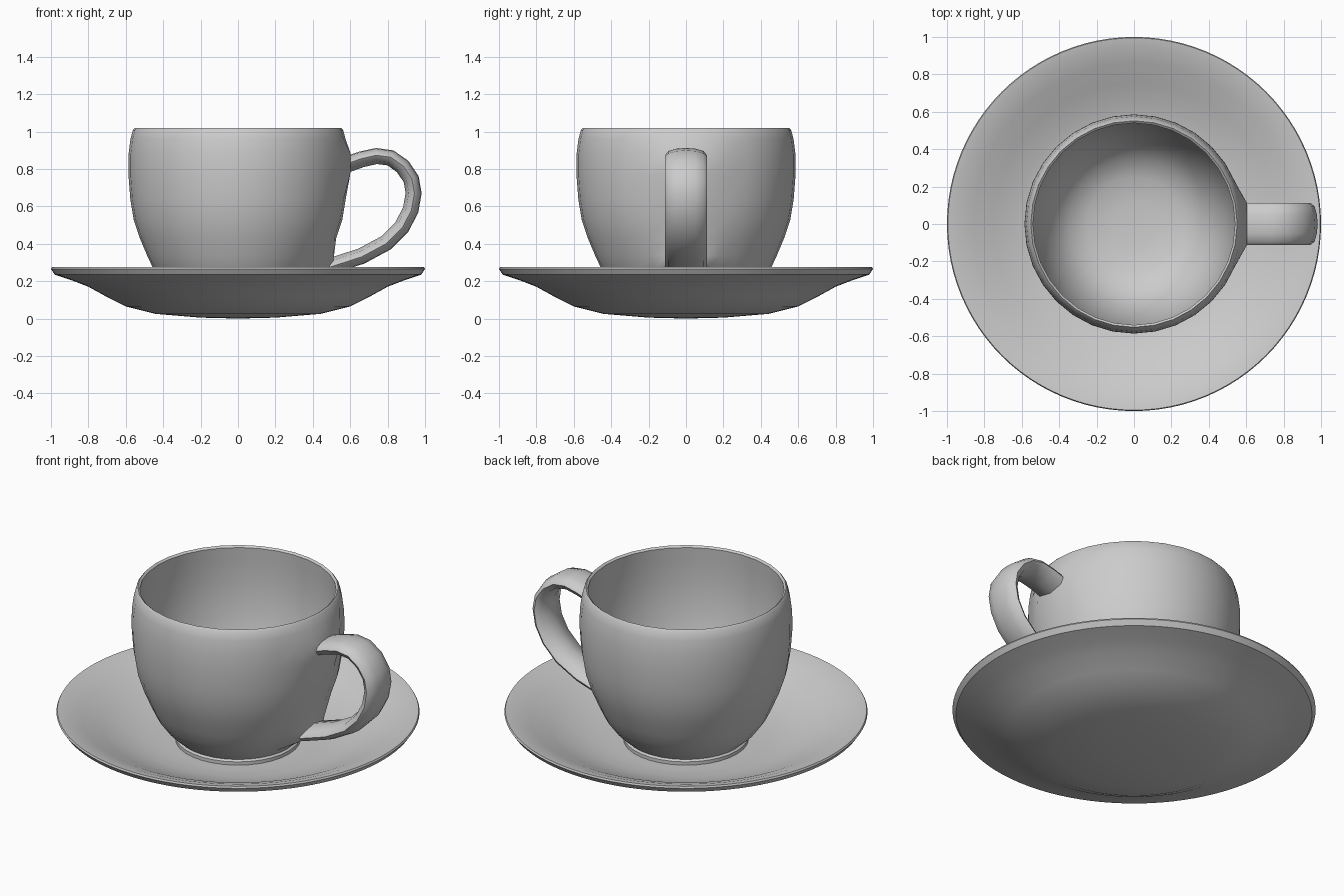
import bpy, bmesh, math
from mathutils import Vector

cube = bpy.data.objects.get("Cube")
if cube:
    bpy.data.objects.remove(cube, do_unlink=True)

GREY = (0.6, 0.6, 0.6, 1)
china = bpy.data.materials.new("grey_china")
china.use_nodes = True
china.diffuse_color = GREY
china.node_tree.nodes["Principled BSDF"].inputs["Base Color"].default_value = GREY


def finish(bm, name, angle):
    """Turn a bmesh into a smooth shaded object."""
    bmesh.ops.recalc_face_normals(bm, faces=bm.faces)
    mesh = bpy.data.meshes.new(name)
    bm.to_mesh(mesh)
    bm.free()
    mesh.materials.append(china)
    obj = bpy.data.objects.new(name, mesh)
    bpy.context.collection.objects.link(obj)
    bpy.ops.object.select_all(action="DESELECT")
    obj.select_set(True)
    bpy.context.view_layer.objects.active = obj
    bpy.ops.object.shade_smooth_by_angle(angle=math.radians(angle))
    return obj


def lathe(profile, steps):
    """Spin an (r, z) profile that starts and ends on the axis."""
    bm = bmesh.new()
    rings = []
    for r, z in profile:
        if r == 0:
            rings.append([bm.verts.new((0, 0, z))] * steps)
        else:
            turns = [2 * math.pi * i / steps for i in range(steps)]
            rings.append([bm.verts.new((r * math.cos(a), r * math.sin(a), z)) for a in turns])
    for low, high in zip(rings, rings[1:]):
        for i in range(steps):
            j = (i + 1) % steps
            corners = dict.fromkeys((low[i], low[j], high[j], high[i]))
            bm.faces.new(list(corners))
    return bm, rings


# Saucer: shallow dished plate with a thin lip
saucer_profile = [
    (0, 0), (0.2, 0.005), (0.44, 0.025), (0.6, 0.065), (0.7, 0.115), (0.8, 0.17),
    (0.89, 0.205), (0.98, 0.235), (1, 0.265), (0.995, 0.275), (0.95, 0.268),
    (0.86, 0.235), (0.75, 0.185), (0.64, 0.14), (0.52, 0.11), (0.4, 0.1), (0, 0.095)]
bm, _ = lathe(saucer_profile, 96)
finish(bm, "saucer", 35)

# Cup: outer wall from the foot to the rim, then the inner bowl
cup_outer = [
    (0, 0.105), (0.3, 0.095), (0.345, 0.1), (0.345, 0.12), (0.335, 0.13), (0.395, 0.185),
    (0.45, 0.26), (0.485, 0.335), (0.525, 0.43), (0.558, 0.53), (0.576, 0.64),
    (0.586, 0.77), (0.585, 0.88), (0.575, 0.96), (0.562, 1.008), (0.552, 1.02)]
cup_inner = [
    (0.54, 1.01), (0.545, 0.93), (0.55, 0.8), (0.535, 0.6), (0.49, 0.43),
    (0.43, 0.3), (0.35, 0.21), (0.25, 0.165), (0.12, 0.15), (0, 0.147)]
STEPS = 32
bm, rings = lathe(cup_outer + cup_inner, STEPS)

# Pull the wall out where the handle joins
for (r, z), ring in zip(cup_outer, rings):
    pull = {0.88: 0.603, 0.77: 0.6, 0.335: 0.513, 0.26: 0.505}.get(z)
    if pull:
        for i in (-1, 0, 1):
            ring[i].co.x = pull
finish(bm, "cup", 40)

# Handle: lens-shaped band swept along a loop
path = [Vector((x, 0, z)) for x, z in [
    (0.575, 0.82), (0.66, 0.85), (0.74, 0.868), (0.815, 0.858), (0.88, 0.812),
    (0.925, 0.745), (0.938, 0.67), (0.922, 0.58), (0.875, 0.49), (0.79, 0.405),
    (0.66, 0.335), (0.49, 0.28)]]
section = [(-0.112, 0.005), (-0.095, 0.027), (-0.05, 0.04), (0, 0.044), (0.05, 0.04),
           (0.095, 0.027), (0.112, 0.005), (0.09, -0.025), (0, -0.042), (-0.09, -0.025)]
bm = bmesh.new()
loops = []
for k, point in enumerate(path):
    along = (path[min(k + 1, len(path) - 1)] - path[max(k - 1, 0)]).normalized()
    outward = Vector((-along.z, 0, along.x))
    loops.append([bm.verts.new(point + Vector((0, y, 0)) + outward * d) for y, d in section])
count = len(section)
for a, b in zip(loops, loops[1:]):
    for i in range(count):
        j = (i + 1) % count
        bm.faces.new((a[i], a[j], b[j], b[i]))
bm.faces.new(loops[0])
bm.faces.new(loops[-1])
finish(bm, "handle", 50)
